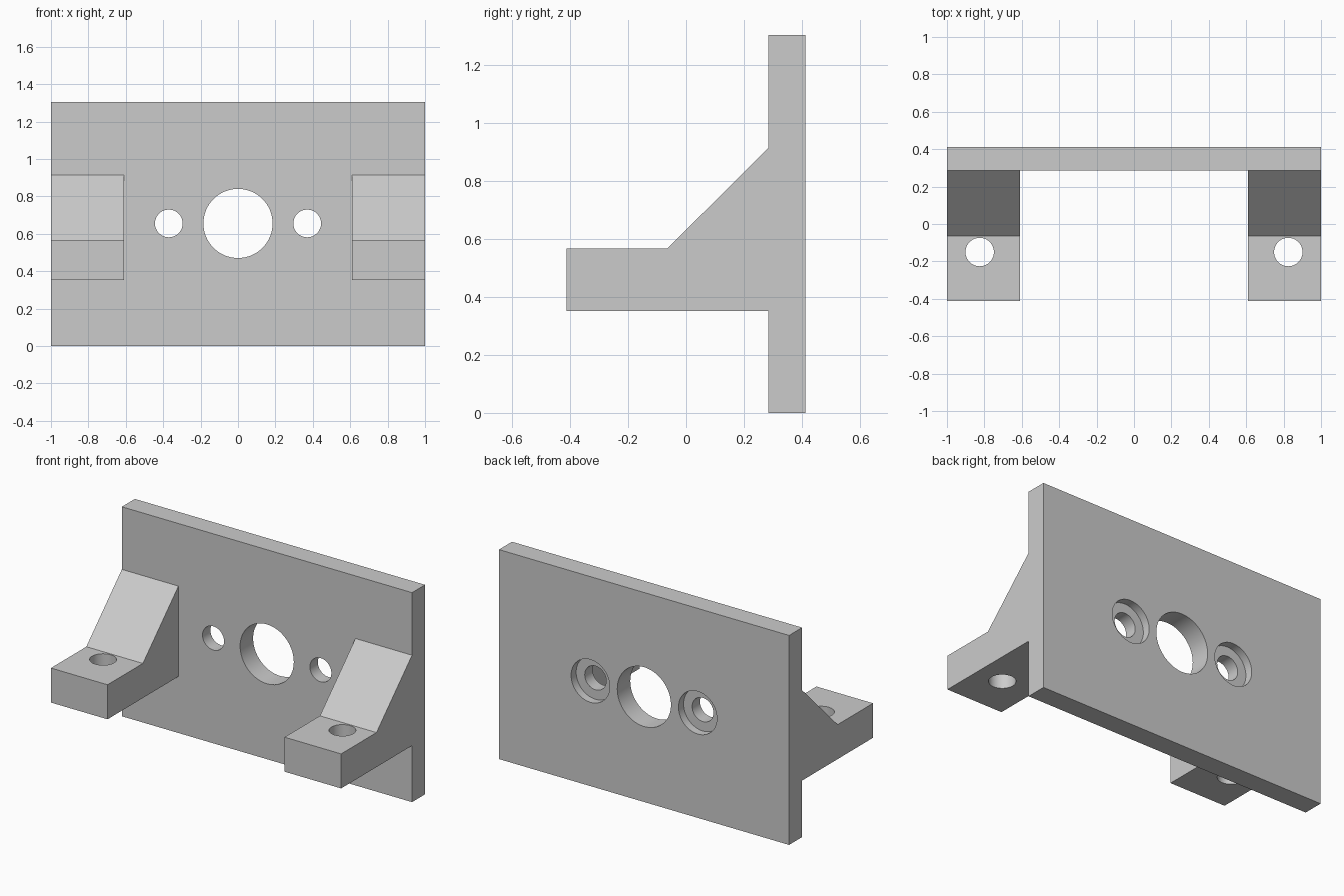
import bpy, bmesh, math
from mathutils import Vector

cube = bpy.data.objects.get("Cube")
if cube:
    bpy.data.objects.remove(cube, do_unlink=True)

# Main sizes
HALF_W, HEIGHT = 1.0, 1.305
FRONT, BACK = 0.285, 0.413          # plate faces
FOOT, STEP = -0.413, -0.065         # bracket tip, start of the slope
HOLE_Z = 0.655

grey = bpy.data.materials.new("light grey")
grey.use_nodes = True
grey.diffuse_color = (0.6, 0.6, 0.6, 1)
grey.node_tree.nodes["Principled BSDF"].inputs["Base Color"].default_value = (0.6, 0.6, 0.6, 1)


def finish(name, bm):
    bmesh.ops.recalc_face_normals(bm, faces=bm.faces)
    mesh = bpy.data.meshes.new(name)
    bm.to_mesh(mesh)
    bm.free()
    mesh.materials.append(grey)
    obj = bpy.data.objects.new(name, mesh)
    bpy.context.collection.objects.link(obj)
    return obj


def extrude_profile(name, points, x0, x1):
    """Extrude a (y, z) outline along x."""
    bm = bmesh.new()
    face = bm.faces.new([bm.verts.new((x0, y, z)) for y, z in points])
    ext = bmesh.ops.extrude_face_region(bm, geom=[face])
    moved = [v for v in ext["geom"] if isinstance(v, bmesh.types.BMVert)]
    bmesh.ops.translate(bm, verts=moved, vec=(x1 - x0, 0, 0))
    return finish(name, bm)


def cylinder(name, start, end, radius):
    start, end = Vector(start), Vector(end)
    axis = end - start
    bm = bmesh.new()
    bmesh.ops.create_cone(bm, cap_ends=True, segments=64, radius1=radius,
                          radius2=radius, depth=axis.length)
    bmesh.ops.rotate(bm, verts=bm.verts,
                     matrix=axis.to_track_quat('Z', 'Y').to_matrix())
    bmesh.ops.translate(bm, verts=bm.verts, vec=(start + end) / 2)
    obj = finish(name, bm)
    obj.hide_render = True
    return obj


def combine(target, tool, operation):
    mod = target.modifiers.new(tool.name, 'BOOLEAN')
    mod.operation, mod.solver, mod.object = operation, 'EXACT', tool
    bpy.context.view_layer.objects.active = target
    bpy.ops.object.modifier_apply(modifier=mod.name)
    bpy.data.objects.remove(tool, do_unlink=True)


# Upright plate
body = extrude_profile("mounting_plate_with_brackets",
                       [(FRONT, 0), (BACK, 0), (BACK, HEIGHT), (FRONT, HEIGHT)],
                       -HALF_W, HALF_W)

# Gusseted brackets, sunk slightly into the plate
inside = FRONT + 0.05
bracket = [(FOOT, 0.352), (inside, 0.352), (inside, 0.915),
           (FRONT, 0.915), (STEP, 0.567), (FOOT, 0.567)]
for side, label in ((1, "left"), (-1, "right")):
    part = extrude_profile(label + "_bracket", bracket, side * 0.61, side * HALF_W)
    combine(body, part, 'UNION')

# Merge coplanar faces left by the unions
bm = bmesh.new()
bm.from_mesh(body.data)
bmesh.ops.dissolve_limit(bm, angle_limit=math.radians(0.5),
                         verts=bm.verts, edges=bm.edges)
bm.to_mesh(body.data)
bm.free()

# Centre bore
combine(body, cylinder("centre_bore", (0, 0, HOLE_Z), (0, 0.6, HOLE_Z), 0.185), 'DIFFERENCE')

# Counterbored screw holes in the plate, and bolt holes in the brackets
for side in (1, -1):
    x = side * 0.37
    combine(body, cylinder("screw_hole", (x, 0, HOLE_Z), (x, 0.6, HOLE_Z), 0.074), 'DIFFERENCE')
    combine(body, cylinder("counterbore", (x, BACK - 0.05, HOLE_Z), (x, 0.6, HOLE_Z), 0.133), 'DIFFERENCE')
    x = side * 0.825
    combine(body, cylinder("bolt_hole", (x, -0.15, 0.2), (x, -0.15, 0.8), 0.076), 'DIFFERENCE')

# Smooth bores, sharp edges
bpy.ops.object.select_all(action='DESELECT')
body.select_set(True)
bpy.context.view_layer.objects.active = body
bpy.ops.object.shade_smooth_by_angle(angle=math.radians(30))
